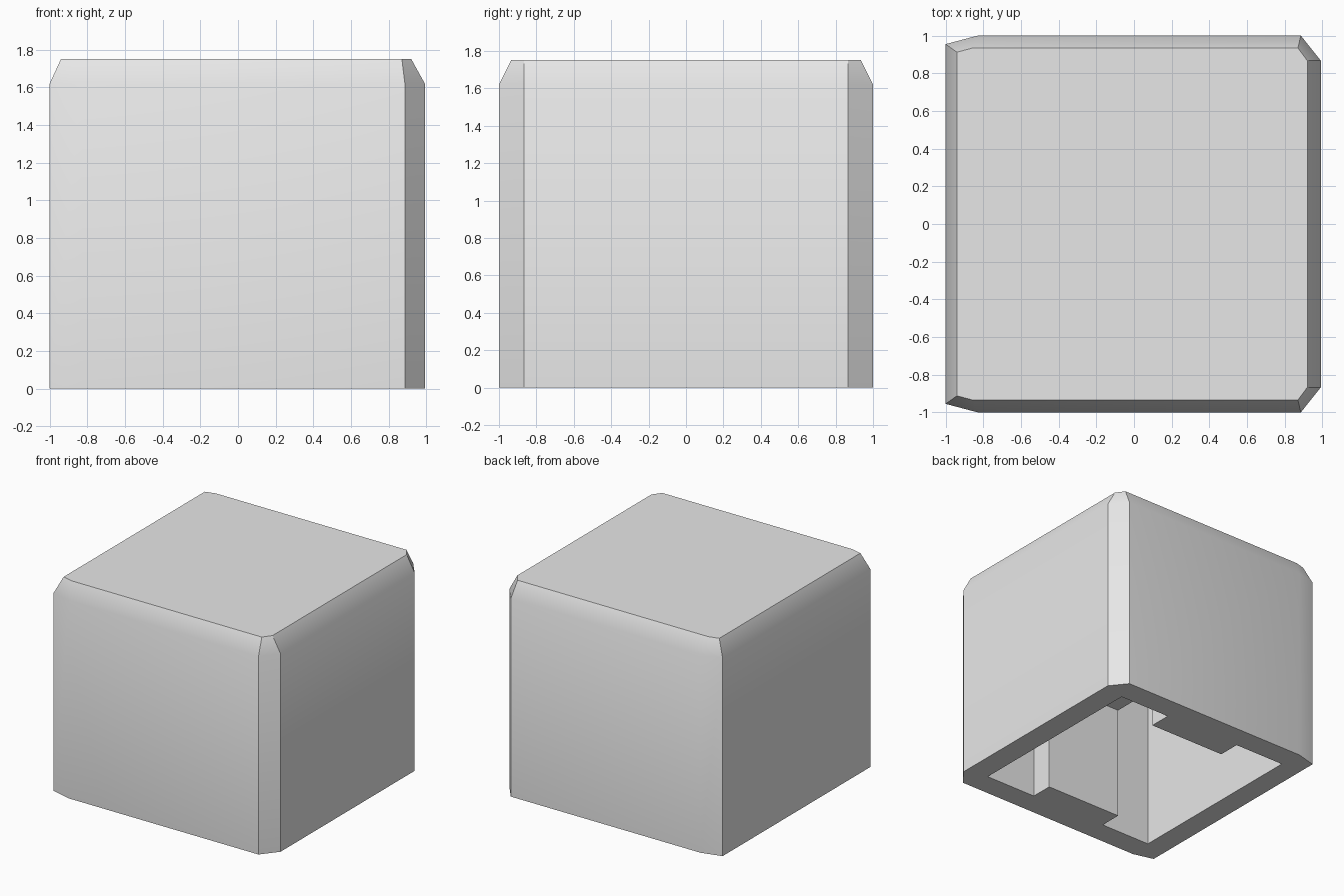
import bpy, bmesh, math

cube = bpy.data.objects.get("Cube")
if cube:
    bpy.data.objects.remove(cube, do_unlink=True)

# Plain grey for the whole cap
grey = bpy.data.materials.new("plain grey")
grey.use_nodes = True
colour = (0.8, 0.8, 0.8, 1)
grey.diffuse_color = colour
grey.node_tree.nodes["Principled BSDF"].inputs["Base Color"].default_value = colour


def loft(name, half_rings):
    """Stack rings, each given as one half outline (+y) and mirrored to -y."""
    bm = bmesh.new()
    rings = []
    for half, z in half_rings:
        outline = half + [(x, -y) for x, y in reversed(half)]
        rings.append([bm.verts.new((x, y, z)) for x, y in outline])
    n = len(rings[0])
    bm.faces.new(rings[0])
    bm.faces.new(rings[-1])
    for low, high in zip(rings, rings[1:]):
        for i in range(n):
            j = (i + 1) % n
            bm.faces.new((low[i], low[j], high[j], high[i]))
    bmesh.ops.recalc_face_normals(bm, faces=bm.faces)
    mesh = bpy.data.meshes.new(name)
    bm.to_mesh(mesh)
    bm.free()
    mesh.materials.append(grey)
    obj = bpy.data.objects.new(name, mesh)
    bpy.context.collection.objects.link(obj)
    return obj


# Outer shell: slight corners on the right, broad chamfers on the left, bevelled top
wall = [(0.992, 0.867), (0.886, 1.0), (-0.83, 1.0), (-1.0, 0.955)]
rim = [(0.92, 0.867), (0.87, 0.935), (-0.855, 0.935), (-0.94, 0.912)]
shell = loft("hollow_cap", [(wall, 0), (wall, 1.62), (rim, 1.75)])


# Hollow: two deep side bays joined by a shallower, narrower middle bay
def carve(name, x0, x1, y, top):
    half = [(x1, y), (x0, y)]
    cutter = loft(name, [(half, -0.2), (half, top)])
    cutter.hide_render = True
    mod = shell.modifiers.new(name, "BOOLEAN")
    mod.operation = "DIFFERENCE"
    mod.solver = "EXACT"
    mod.object = cutter
    bpy.context.view_layer.objects.active = shell
    bpy.ops.object.modifier_apply(modifier=name)
    bpy.data.objects.remove(cutter, do_unlink=True)


bpy.ops.object.select_all(action="DESELECT")
shell.select_set(True)
carve("right_bay", -0.815, -0.36, 0.805, 1.58)
carve("left_bay", 0.335, 0.8, 0.805, 1.58)
carve("middle_bay", -0.45, 0.42, 0.62, 0.94)

# Smooth the gentle bevels, keep the hard edges
bpy.context.view_layer.objects.active = shell
shell.select_set(True)
bpy.ops.object.shade_smooth_by_angle(angle=math.radians(30))
